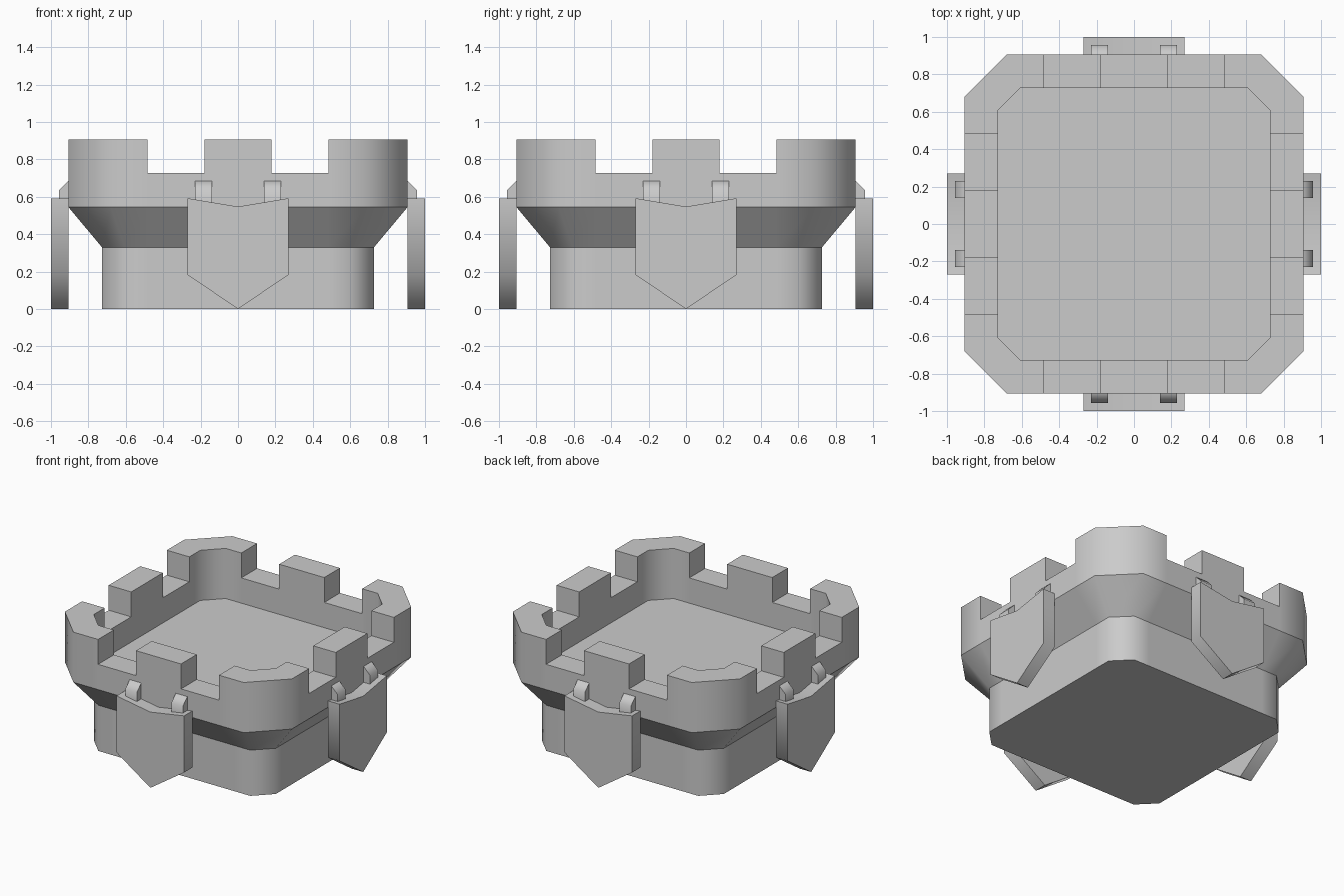
import bpy, bmesh, math
from mathutils import Matrix, Vector

if "Cube" in bpy.data.objects:
    bpy.data.objects.remove(bpy.data.objects["Cube"])

OUT, OUT_C = 0.907, 0.68      # outer half width and corner start
INN, INN_C = 0.727, 0.607     # inner half width and corner start
FLARE_LOW, FLARE_TOP = 0.33, 0.545
NOTCH, TOP = 0.727, 0.907


def finish(bm, name, max_angle, crease_rings=False):
    """Smooth faces, keep hard edges sharp, link the object."""
    bmesh.ops.recalc_face_normals(bm, faces=bm.faces)
    for f in bm.faces:
        f.smooth = True
    for e in bm.edges:
        angle = e.calc_face_angle(0)
        level = abs(e.verts[0].co.z - e.verts[1].co.z) < 1e-4
        e.smooth = not (angle > max_angle or (crease_rings and level and angle > 0.1))
    mesh = bpy.data.meshes.new(name)
    bm.to_mesh(mesh)
    bm.free()
    obj = bpy.data.objects.new(name, mesh)
    bpy.context.collection.objects.link(obj)
    return obj


def ring(bm, half, corner, z):
    """Chamfered square, six points per side so battlements can be raised."""
    verts = []
    for side in range(4):
        rot = Matrix.Rotation(side * math.pi / 2, 3, 'Z')
        for x in (corner, 0.483, 0.18, -0.18, -0.483, -corner):
            verts.append(bm.verts.new(rot @ Vector((x, half, z))))
    return verts


# Tower: base, flare, parapet, inner wall and floor
bm = bmesh.new()
rings = [ring(bm, *r) for r in (
    (INN, INN_C, 0), (INN, INN_C, FLARE_LOW), (OUT, OUT_C, FLARE_TOP),
    (OUT, OUT_C, NOTCH), (INN, INN_C, NOTCH), (INN, INN_C, FLARE_TOP))]
raised = []
for k, (a, b) in enumerate(zip(rings, rings[1:])):
    for i in range(24):
        j = (i + 1) % 24
        f = bm.faces.new((a[i], a[j], b[j], b[i]))
        if k == 3 and i % 6 not in (1, 3):
            raised.append(f)
bm.faces.new(rings[0])
bm.faces.new(rings[-1])

# Battlements raised from the parapet
geom = bmesh.ops.extrude_face_region(bm, geom=raised)["geom"]
up = [v for v in geom if isinstance(v, bmesh.types.BMVert)]
bmesh.ops.translate(bm, verts=up, vec=(0, 0, TOP - NOTCH))
leftover = [f for f in raised if f.is_valid]
if leftover:
    bmesh.ops.delete(bm, geom=leftover, context='FACES_ONLY')
finish(bm, "tower", math.radians(50), crease_rings=True)


def prism(name, points, offset, max_angle, turn):
    """Extrude a closed outline by offset and turn it to one side of the tower."""
    bm = bmesh.new()
    a = [bm.verts.new(p) for p in points]
    b = [bm.verts.new(Vector(p) + Vector(offset)) for p in points]
    bm.faces.new(a)
    bm.faces.new(b)
    for i in range(len(a)):
        j = (i + 1) % len(a)
        bm.faces.new((a[i], a[j], b[j], b[i]))
    bm.transform(Matrix.Rotation(turn, 4, 'Z'))
    return finish(bm, name, max_angle)


# Shields with two straps on each side
shield = [(-0.27, 0.592), (0, 0.547), (0.27, 0.592), (0.27, 0.183), (0, 0), (-0.27, 0.183)]
strap = [(0.90, 0.685), (0.907, 0.685), (0.957, 0.635), (0.957, 0.555), (0.90, 0.555)]
for side, label in enumerate(("front", "right", "back", "left")):
    turn = side * math.pi / 2
    prism(label + "_shield", [(x, -0.907, z) for x, z in shield],
          (0, -0.093, 0), math.radians(60), turn)
    for x, end in ((-0.23, "a"), (0.138, "b")):
        prism(f"{label}_strap_{end}", [(x, -y, z) for y, z in strap],
              (0.092, 0, 0), math.radians(50), turn)
